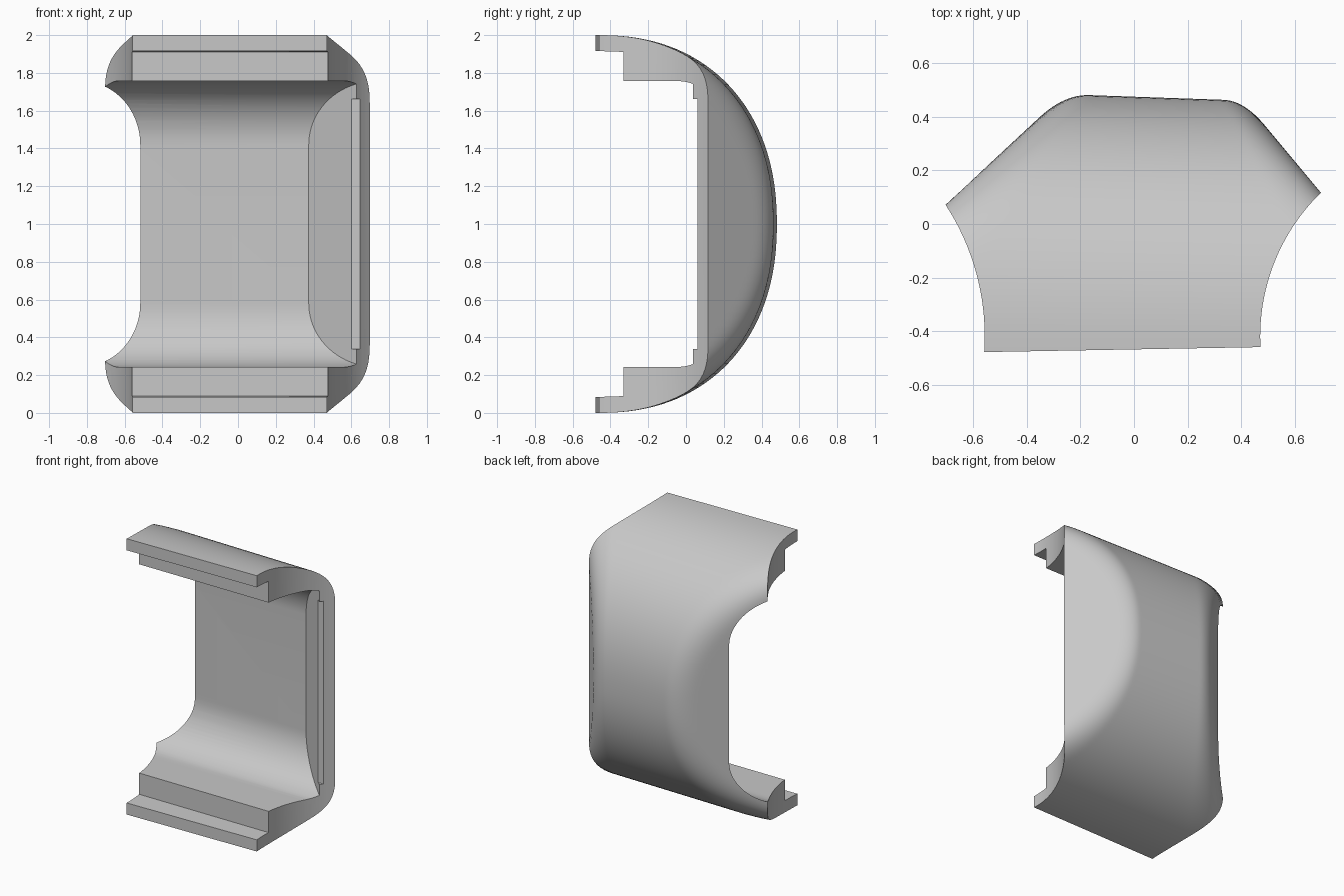
import bpy, bmesh, math

cube = bpy.data.objects.get("Cube")
if cube:
    bpy.data.objects.remove(cube)

grey = bpy.data.materials.new("plain grey")
grey.use_nodes = True
colour = (0.58, 0.58, 0.58, 1)
grey.diffuse_color = colour
grey.node_tree.nodes["Principled BSDF"].inputs["Base Color"].default_value = colour


def make_object(name, bm):
    bmesh.ops.recalc_face_normals(bm, faces=bm.faces)
    mesh = bpy.data.meshes.new(name)
    bm.to_mesh(mesh)
    bm.free()
    mesh.materials.append(grey)
    obj = bpy.data.objects.new(name, mesh)
    bpy.context.collection.objects.link(obj)
    return obj


def prism(name, start, end):
    """Closed solid between two matching outlines."""
    bm = bmesh.new()
    a = [bm.verts.new(p) for p in start]
    b = [bm.verts.new(p) for p in end]
    bm.faces.new(a)
    bm.faces.new(b)
    for i in range(len(a)):
        j = (i + 1) % len(a)
        bm.faces.new((a[i], a[j], b[j], b[i]))
    return make_object(name, bm)


def soft_min(a, b, k):
    h = max(k - abs(a - b), 0) / k
    return min(a, b) - h * h * k / 4


def front_y(x):
    return -0.478 + 0.018 * (x + 0.56)


def back_y(x, u):
    """Full, rounded back with a chamfer on either side that softens towards the ends."""
    k = 0.09 + 0.35 * (1 - u)
    y = -0.46 + (0.94 - 0.035 * (x + 0.14)) * u
    y = soft_min(y, 0.41 + 0.93 * (x + 0.34), k)
    y = soft_min(y, 0.12 - 1.2 * (x - 0.695), k)
    return max(y, front_y(x) + 0.006)


# Outer body: a curved back sheet closed by a flat front sheet
NX, NZ = 100, 72
bm = bmesh.new()
back, front = [], []
for j in range(NZ + 1):
    t = math.pi * j / NZ
    z = 1 - math.cos(t)
    u = max(1 - abs(z - 1) ** 2.2, 0) ** (1 / 2.2)
    xs = [-0.78 + 1.58 * i / NX for i in range(NX + 1)]
    back.append([bm.verts.new((x, back_y(x, u), z)) for x in xs])
    front.append([bm.verts.new((x, front_y(x), z)) for x in xs])
for j in range(NZ):
    for i in range(NX):
        for g in (back, front):
            bm.faces.new((g[j][i], g[j][i + 1], g[j + 1][i + 1], g[j + 1][i]))
    for i in (0, NX):
        bm.faces.new((back[j][i], back[j + 1][i], front[j + 1][i], front[j][i]))
for j in (0, NZ):
    for i in range(NX):
        bm.faces.new((back[j][i], back[j][i + 1], front[j][i + 1], front[j][i]))
shell = make_object("curved_shell", bm)

# Inner cavity with lip steps, rounded corners and a slanted right end
upper = [(-0.7, 0.924), (-0.33, 0.911), (-0.33, 0.757)]
for k in range(21):
    a = math.pi / 2 * k / 20
    upper.append((-0.05 + 0.295 * math.sin(a), 0.42 + 0.337 * math.cos(a)))
outline = [(y, 1 + h) for y, h in upper] + [(y, 1 - h) for y, h in reversed(upper)]
cutters = [prism("cavity_cutter",
                 [(-1, y, z) for y, z in outline],
                 [(0.6 - (y - 0.06) / 0.82, y, z) for y, z in outline])]

# Concave side cuts
for name, cx, r in (("left_side_cutter", 1.221, 0.75), ("right_side_cutter", -1.457, 0.9)):
    ring = [(cx + r * math.cos(math.tau * k / 160), -0.42 + r * math.sin(math.tau * k / 160))
            for k in range(160)]
    cutters.append(prism(name, [(x, y, -0.2) for x, y in ring],
                         [(x, y, 2.2) for x, y in ring]))

# Shallow rabbet along the closed side's rim
rect = [(0.5, -0.3), (0.9, -0.3), (0.9, 0.06), (0.5, 0.06)]
cutters.append(prism("rabbet_cutter", [(x, y, 0.337) for x, y in rect],
                     [(x, y, 1.663) for x, y in rect]))

bpy.ops.object.select_all(action='DESELECT')
bpy.context.view_layer.objects.active = shell
shell.select_set(True)
for cutter in cutters:
    cutter.hide_render = True
    mod = shell.modifiers.new(cutter.name, 'BOOLEAN')
    mod.operation = 'DIFFERENCE'
    mod.solver = 'EXACT'
    mod.object = cutter
    bpy.ops.object.modifier_apply(modifier=mod.name)
    bpy.data.objects.remove(cutter)

bpy.ops.object.shade_smooth_by_angle(angle=math.radians(30))
